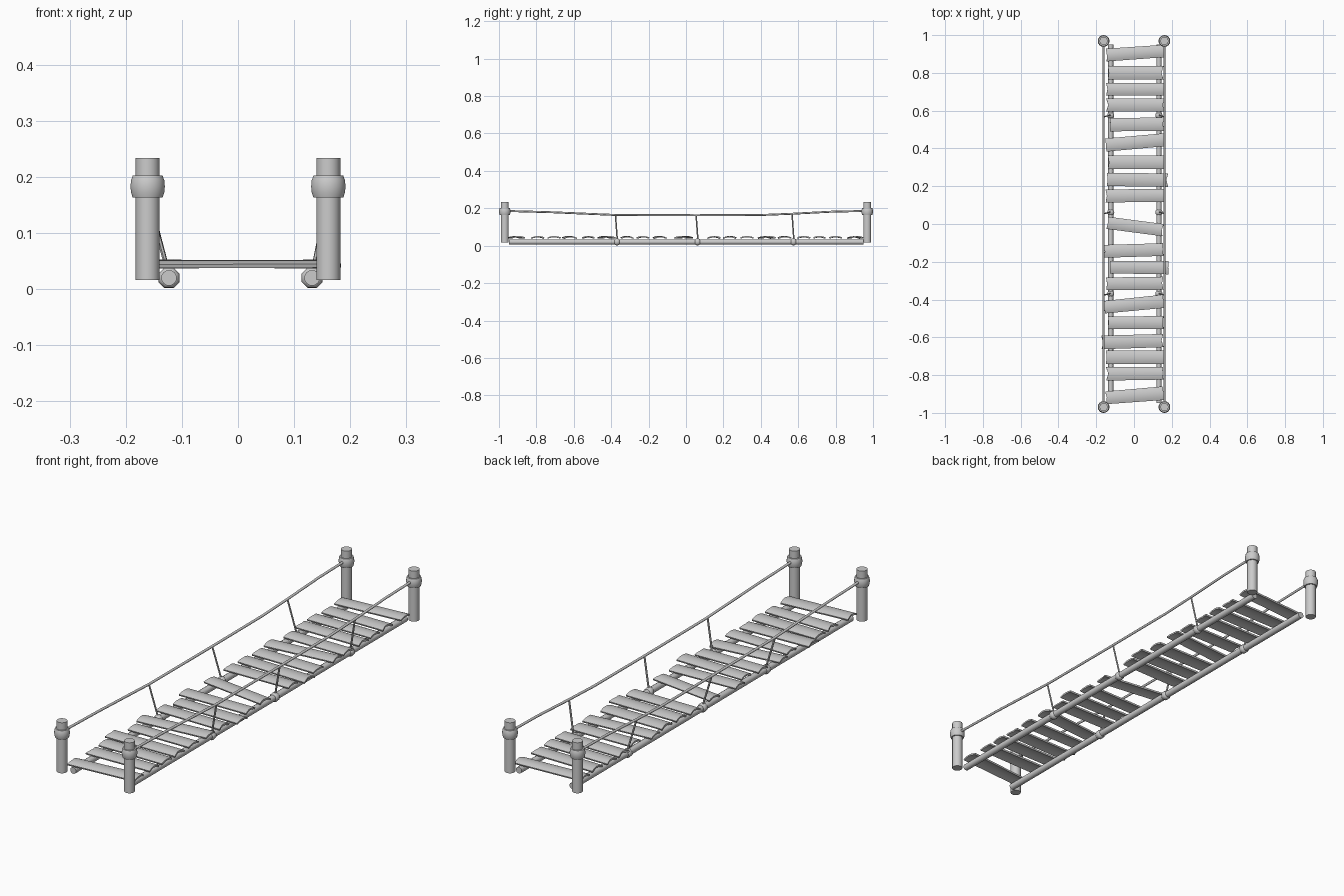
import bpy, bmesh, math, random
from mathutils import Vector, Matrix

if "Cube" in bpy.data.objects:
    bpy.data.objects.remove(bpy.data.objects["Cube"])

random.seed(4)


def finish(name, bm):
    bmesh.ops.recalc_face_normals(bm, faces=bm.faces[:])
    me = bpy.data.meshes.new(name)
    bm.to_mesh(me)
    bm.free()
    ob = bpy.data.objects.new(name, me)
    bpy.context.collection.objects.link(ob)
    bpy.ops.object.select_all(action='DESELECT')
    bpy.context.view_layer.objects.active = ob
    ob.select_set(True)
    bpy.ops.object.shade_smooth_by_angle(angle=math.radians(48))
    return ob


def tube(name, pts, radii, sides):
    """Skin rings of the given radii along a path, with capped ends."""
    pts = [Vector(p) for p in pts]
    if not isinstance(radii, (list, tuple)):
        radii = [radii] * len(pts)
    rot = (pts[-1] - pts[0]).to_track_quat('Z', 'Y')
    bm = bmesh.new()
    rings = []
    for p, r in zip(pts, radii):
        ring = []
        for i in range(sides):
            a = 2 * math.pi * (i + 0.5) / sides
            ring.append(bm.verts.new(p + rot @ Vector((r * math.cos(a), r * math.sin(a), 0))))
        rings.append(ring)
    for a, b in zip(rings, rings[1:]):
        for i in range(sides):
            j = (i + 1) % sides
            bm.faces.new((a[i], a[j], b[j], b[i]))
    bm.faces.new(rings[0])
    bm.faces.new(rings[-1])
    return finish(name, bm)


POST_X, POST_Y = 0.161, 0.969
BEAM_X = {-1: -0.123, 1: 0.132}
TIES = [-0.369, 0.062, 0.575]

for s, side in ((-1, "left"), (1, "right")):
    # end posts with a rope wrap near the top
    for e, end in ((-1, "front"), (1, "back")):
        x, y = s * POST_X, e * POST_Y
        tube(f"{end}_{side}_post", [(x, y, 0.016), (x, y, 0.234)], 0.0215, 20)
        zs = [0.163, 0.163, 0.172, 0.183, 0.194, 0.202, 0.202]
        rs = [0.020, 0.027, 0.030, 0.031, 0.030, 0.027, 0.020]
        tube(f"{end}_{side}_post_wrap", [(x, y, z) for z in zs], rs, 20)

    # long beam under the planks
    bx = BEAM_X[s]
    tube(f"{side}_beam", [(bx, -0.947, 0.020), (bx, 0.950, 0.020)], 0.014, 12)

    # sagging hand rope
    sag = [(-0.969, 0.186), (-0.72, 0.179), (-0.37, 0.164), (0.06, 0.163),
           (0.40, 0.164), (0.57, 0.171), (0.78, 0.182), (0.969, 0.186)]
    tube(f"{side}_hand_rope", [(s * POST_X, y, z) for y, z in sag], 0.0055, 8)

    # hanger ropes and their knots round the beam
    for n, y in enumerate(TIES):
        top = 0.170 if n == 2 else 0.164
        tube(f"{side}_hanger_rope_{n + 1}",
             [(s * POST_X, y - 0.008, top), (bx, y + 0.002, 0.025)], 0.004, 6)
        ys = [-0.014, -0.009, 0.0, 0.009, 0.014]
        tube(f"{side}_beam_knot_{n + 1}", [(bx, y + d, 0.020) for d in ys],
             [0.0135, 0.0185, 0.0200, 0.0185, 0.0135], 8)

# planks: y centre, left x, right x, turn about z
PLANKS = [
    (0.905, -0.147, 0.157, 0.07), (0.80, -0.138, 0.155, 0.0),
    (0.713, -0.147, 0.155, 0.0), (0.63, -0.147, 0.160, 0.0),
    (0.527, -0.128, 0.158, 0.01), (0.432, -0.150, 0.163, 0.09),
    (0.326, -0.138, 0.155, 0.0), (0.234, -0.143, 0.180, -0.01),
    (0.150, -0.150, 0.158, 0.01), (-0.013, -0.143, 0.155, -0.13),
    (-0.140, -0.158, 0.155, 0.03), (-0.230, -0.128, 0.183, -0.01),
    (-0.315, -0.147, 0.155, 0.01), (-0.425, -0.158, 0.155, 0.10),
    (-0.522, -0.138, 0.155, 0.0), (-0.622, -0.172, 0.155, 0.03),
    (-0.705, -0.147, 0.155, 0.0), (-0.792, -0.147, 0.155, 0.01),
    (-0.908, -0.150, 0.155, 0.08)]

for n, (y, x0, x1, turn) in enumerate(PLANKS):
    bm = bmesh.new()
    bmesh.ops.create_grid(bm, x_segments=4, y_segments=6, size=1)
    half = (x1 - x0) / 2
    notch = {-1: random.uniform(0.0, 0.012), 1: random.uniform(-0.004, 0.010)}
    width = {-1: random.uniform(0.031, 0.035), 1: random.uniform(0.031, 0.035)}
    for v in bm.verts:
        u, t = v.co.x, v.co.y
        e = 1 if u > 0 else -1
        w = width[-1] + (width[1] - width[-1]) * (u + 1) / 2
        cut = notch[e] * (1 - abs(t)) if abs(u) > 0.9 else 0
        v.co = Vector((u * half - e * cut, t * w, 0.007 * (1 - t * t)))
    tilt = random.uniform(-0.008, 0.008)
    bm.transform(Matrix.Translation(((x0 + x1) / 2, y, 0.041))
                 @ Matrix.Rotation(turn, 4, 'Z') @ Matrix.Rotation(tilt, 4, 'Y'))
    for f in bm.faces:
        if f.normal.z < 0:
            f.normal_flip()
    ob = finish(f"plank_{n + 1}", bm)
    mod = ob.modifiers.new("thickness", 'SOLIDIFY')
    mod.thickness = 0.007
    mod.offset = 0
    # keep smoothing last so the plank edges stay crisp
    smooth = [m.name for m in ob.modifiers if m.type == 'NODES']
    if smooth:
        ob.modifiers.move(ob.modifiers.find("thickness"), 0)
    else:
        split = ob.modifiers.new("crisp_edges", 'EDGE_SPLIT')
        split.split_angle = math.radians(48)
